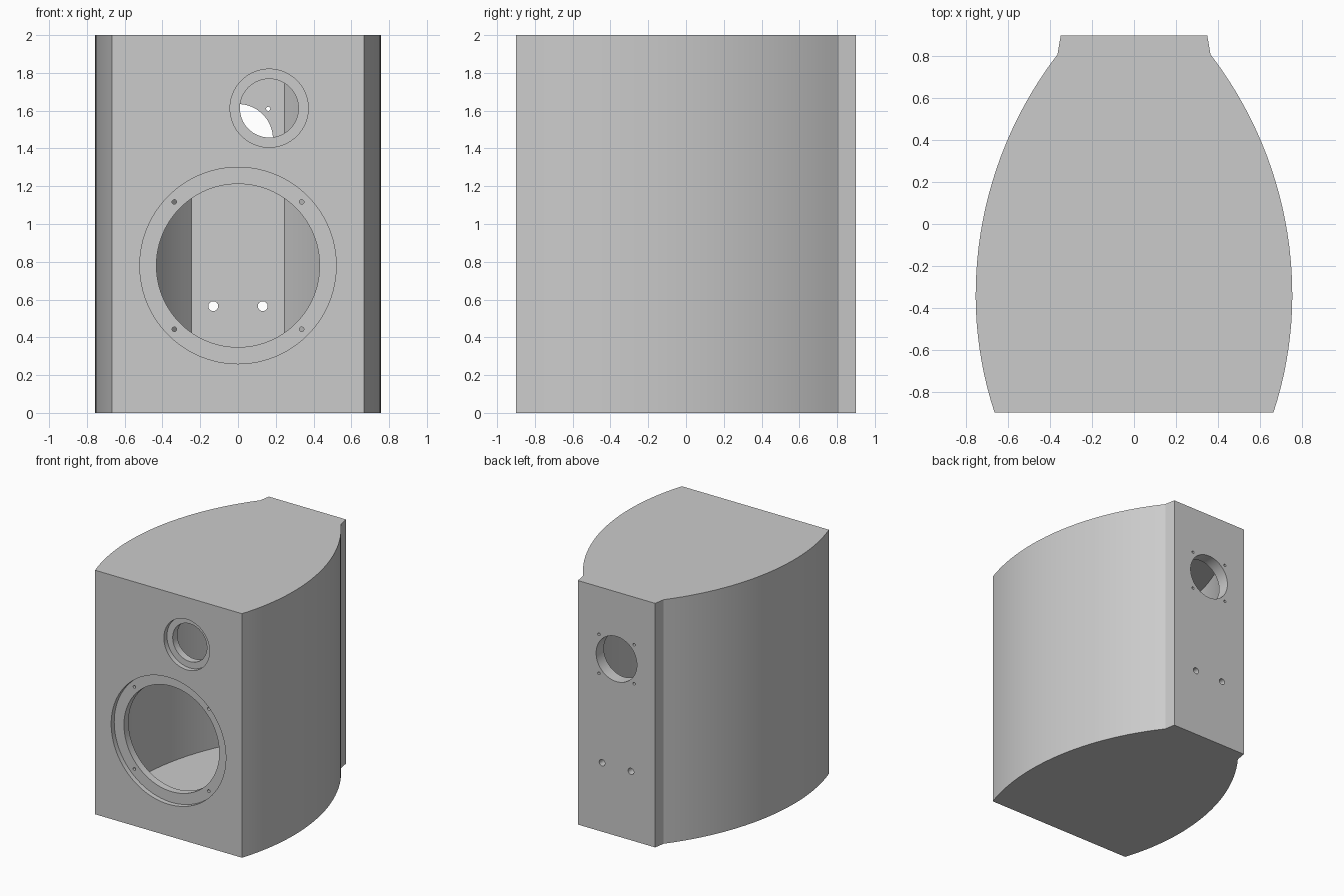
import bpy, bmesh, math
from mathutils import Matrix

if "Cube" in bpy.data.objects:
    bpy.data.objects.remove(bpy.data.objects["Cube"], do_unlink=True)

WALL = 0.1
DEPTH = 0.9          # half depth
WIDEST_Y = -0.34
WIDEST_X = 0.756

grey = bpy.data.materials.new("cabinet grey")
grey.use_nodes = True
grey.diffuse_color = (0.6, 0.6, 0.6, 1)
grey.node_tree.nodes["Principled BSDF"].inputs["Base Color"].default_value = (0.6, 0.6, 0.6, 1)


def make_object(name, bm):
    bmesh.ops.recalc_face_normals(bm, faces=bm.faces[:])
    mesh = bpy.data.meshes.new(name)
    bm.to_mesh(mesh)
    bm.free()
    mesh.materials.append(grey)
    obj = bpy.data.objects.new(name, mesh)
    bpy.context.collection.objects.link(obj)
    return obj


def side_curve(y_front, y_back, inset, steps=28):
    """Bowed side: two arcs that meet at the widest point."""
    points = []
    for i in range(steps + 1):
        y = y_front + (y_back - y_front) * i / steps
        radius = 1.787 if y < WIDEST_Y else 1.887
        x = WIDEST_X - radius + math.sqrt((radius - inset) ** 2 - (y - WIDEST_Y) ** 2)
        points.append((x, y))
    return points


def extrude_outline(name, half, z0, z1):
    outline = half + [(-x, y) for x, y in reversed(half)]
    bm = bmesh.new()
    base = bm.faces.new([bm.verts.new((x, y, z0)) for x, y in outline])
    top = bmesh.ops.extrude_face_region(bm, geom=[base])["geom"]
    bmesh.ops.translate(bm, vec=(0, 0, z1 - z0),
                        verts=[v for v in top if isinstance(v, bmesh.types.BMVert)])
    return make_object(name, bm)


def drill(x, z, radius, y0, y1, sides=64):
    """Cylinder along y that cuts from y0 to y1."""
    bm = bmesh.new()
    bmesh.ops.create_cone(bm, cap_ends=True, segments=sides, radius1=radius, radius2=radius,
                          depth=y1 - y0, matrix=Matrix.Translation((x, (y0 + y1) / 2, z))
                          @ Matrix.Rotation(math.pi / 2, 4, "X"))
    return make_object("drill_cutter", bm)


# Cabinet body with the stepped back panel, and its hollow
cabinet = extrude_outline("speaker_cabinet",
                          side_curve(-DEPTH, 0.81, 0) + [(0.35, DEPTH)], 0, 2)
cutters = [extrude_outline("cavity_cutter",
                           side_curve(-DEPTH + WALL, DEPTH - WALL, WALL), 0.09, 1.91)]

# Front driver openings with shallow rebates: x, z, rebate radius, opening radius
for x, z, rebate, opening in ((0, 0.78, 0.52, 0.432), (0.165, 1.613, 0.207, 0.155)):
    cutters.append(drill(x, z, rebate, -1, -DEPTH + 0.04, 96))
    cutters.append(drill(x, z, opening, -1.1, -0.75, 96))

# Back port
cutters.append(drill(0, 1.45, 0.185, 0.75, 1))

for side in (-1, 1):
    # Terminal holes
    cutters.append(drill(side * 0.131, 0.565, 0.026, 0.75, 1, 32))
    # Screw holes of the large driver and of the port
    for up in (-1, 1):
        cutters.append(drill(side * 0.337, 0.78 + up * 0.337, 0.012, -1.05, -0.75, 16))
        cutters.append(drill(side * 0.16, 1.45 + up * 0.16, 0.011, 0.75, 1, 16))

# Cut everything out and drop the cutters
bpy.context.view_layer.objects.active = cabinet
for cutter in cutters:
    cut = cabinet.modifiers.new("cut", "BOOLEAN")
    cut.operation = "DIFFERENCE"
    cut.solver = "EXACT"
    cut.object = cutter
    bpy.ops.object.modifier_apply(modifier=cut.name)
    bpy.data.objects.remove(cutter, do_unlink=True)

# Smooth curves, sharp edges
bpy.ops.object.select_all(action="DESELECT")
cabinet.select_set(True)
bpy.ops.object.shade_smooth_by_angle(angle=math.radians(20))
